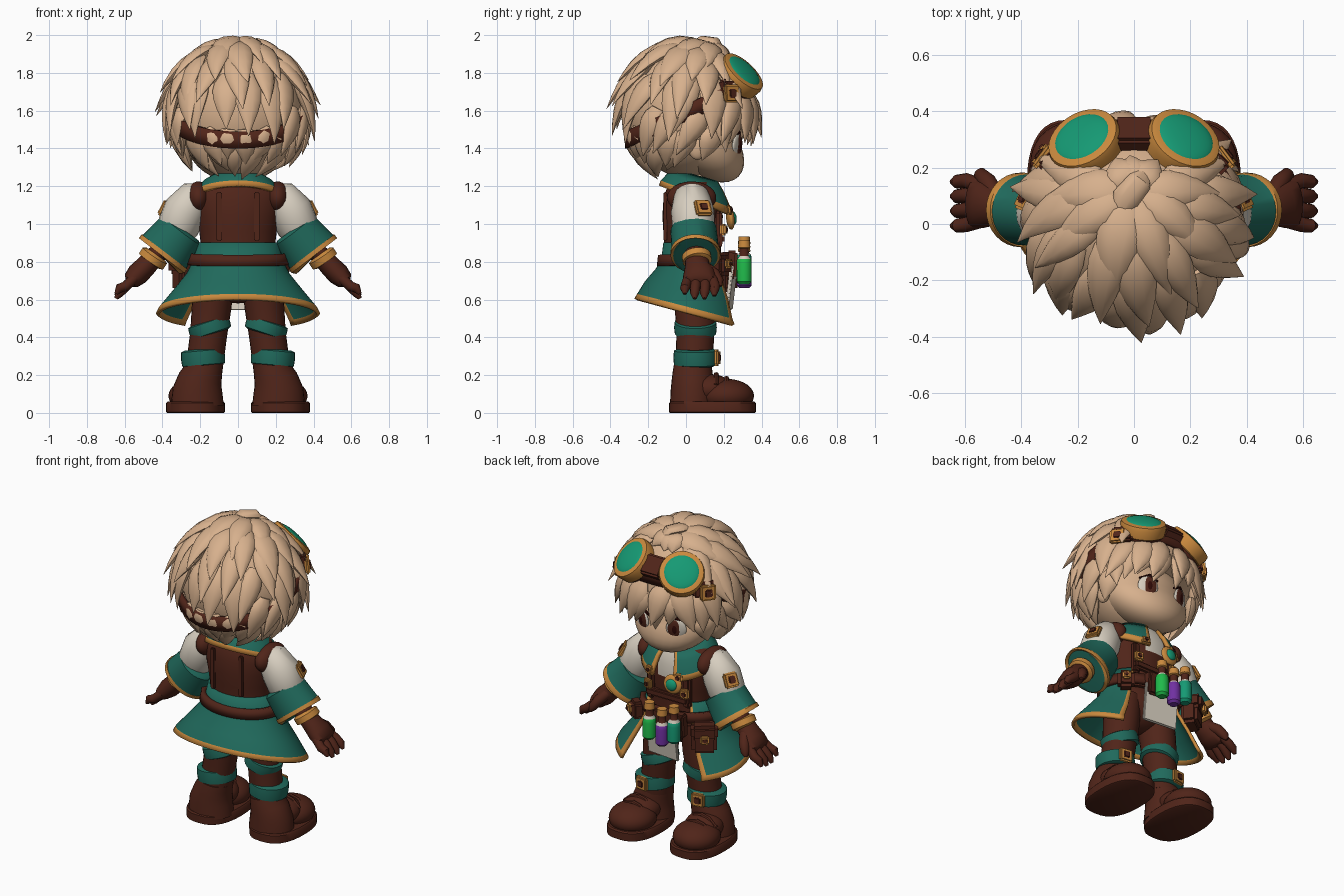
import bpy, bmesh, math, random
from mathutils import Vector, Matrix

random.seed(4)
if "Cube" in bpy.data.objects:
    bpy.data.objects.remove(bpy.data.objects["Cube"])


def material(name, hexcode):
    lin = [(int(hexcode[i:i + 2], 16) / 255) ** 2.2 for i in (0, 2, 4)] + [1]
    m = bpy.data.materials.new(name)
    m.use_nodes = True
    m.diffuse_color = lin
    bsdf = next(n for n in m.node_tree.nodes if n.type == 'BSDF_PRINCIPLED')
    bsdf.inputs["Base Color"].default_value = lin
    bsdf.inputs["Roughness"].default_value = 0.8
    return m


TAN = material("tan hair and skin", "D6AF8C")
BROWN = material("brown leather", "51291F")
TEAL = material("teal cloth", "25695C")
ORANGE = material("orange brass", "C88840")
WHITE = material("white linen", "D6CDBE")
LENS = material("green lens", "1C9873")
POTION = material("bright green potion", "25B84C")
PURPLE = material("purple potion", "7034A0")
EYE = material("dark eye", "34120F")
parts = []


def finish(bm, name, *mats):
    bmesh.ops.recalc_face_normals(bm, faces=bm.faces[:])
    me = bpy.data.meshes.new(name)
    bm.to_mesh(me)
    bm.free()
    for m in mats:
        me.materials.append(m)
    ob = bpy.data.objects.new(name, me)
    bpy.context.scene.collection.objects.link(ob)
    parts.append(ob)
    return ob


def add_sweep(bm, pts, radii, ref=(0, 1, 0), n=20, seg=None):
    """Oval rings along a path; radii are (across, along ref)."""
    pts, ref, rings = [Vector(p) for p in pts], Vector(ref), []
    for i, p in enumerate(pts):
        t = (pts[min(i + 1, len(pts) - 1)] - pts[max(i - 1, 0)]).normalized()
        side = t.cross(ref).normalized()
        up = side.cross(t)
        a, b = radii[i] if isinstance(radii[i], tuple) else (radii[i], radii[i])
        turns = [math.tau * k / n for k in range(n)]
        rings.append([bm.verts.new(p + side * a * math.cos(u) + up * b * math.sin(u)) for u in turns])
    for i in range(len(rings) - 1):
        for k in range(n):
            j = (k + 1) % n
            f = bm.faces.new((rings[i][k], rings[i][j], rings[i + 1][j], rings[i + 1][k]))
            f.material_index = seg[i] if seg else 0
    bm.faces.new(rings[0]).material_index = seg[0] if seg else 0
    bm.faces.new(rings[-1]).material_index = seg[-1] if seg else 0


def sweep(name, pts, radii, *mats, **kw):
    bm = bmesh.new()
    add_sweep(bm, pts, radii, **kw)
    return finish(bm, name, *mats)


def placed(loc, size, normal):
    rot = Vector(normal).to_track_quat('Z', 'Y').to_matrix().to_4x4()
    return Matrix.Translation(loc) @ rot @ Matrix.Diagonal((*size, 1))


def ellipsoid(name, loc, size, mat, normal=(0, 0, 1)):
    bm = bmesh.new()
    bmesh.ops.create_uvsphere(bm, u_segments=28, v_segments=18, radius=1, matrix=placed(loc, size, normal))
    return finish(bm, name, mat)


def box(name, loc, size, mat, normal=(0, 1, 0), bevel=0.012):
    bm = bmesh.new()
    bmesh.ops.create_cube(bm, size=1, matrix=placed(loc, size, normal))
    bmesh.ops.bevel(bm, geom=bm.edges[:], offset=min(bevel, min(size) * 0.3), segments=2, affect='EDGES')
    return finish(bm, name, mat)


def buckle(name, loc, normal, s=0.08):
    n = Vector(normal).normalized()
    box(name, loc, (s, s, 0.03), ORANGE, n)
    box(name + "_inset", Vector(loc) + n * 0.012, (s * 0.5, s * 0.5, 0.02), BROWN, n)


def band(name, rows, gap, thick, *mats, n=56):
    """Ring of cloth, open by gap degrees each side of +y; rows are (rx, ry, cy, z back, z front)."""
    bm, grid, g = bmesh.new(), [], math.radians(gap)
    cols = n + 1 if gap else n
    for rx, ry, cy, zb, zf in rows:
        us = [g + (math.tau - 2 * g) * k / n for k in range(cols)]
        grid.append([bm.verts.new((rx * math.sin(u), cy + ry * math.cos(u),
                                   zb + (zf - zb) * (1 + math.cos(u)) / 2)) for u in us])
    for r in range(len(rows) - 1):
        for k in range(n):
            j = (k + 1) % cols
            f = bm.faces.new((grid[r][k], grid[r][j], grid[r + 1][j], grid[r + 1][k]))
            edge = r == len(rows) - 2 or (gap and k in (0, n - 1))
            f.material_index = int(edge and len(mats) > 1)
    ob = finish(bm, name, *mats)
    mod = ob.modifiers.new("thickness", 'SOLIDIFY')
    mod.thickness, mod.offset = thick, 0


# Head and face
face = ellipsoid("face", (0, 0.06, 1.46), (0.28, 0.21, 0.24), TAN)
for v in face.data.vertices:
    v.co.y += 0.55 * max(0, 1.46 - v.co.z)
sweep("neck", [(0, 0.04, 1.15), (0, 0.05, 1.3)], [0.09, 0.09], TAN)
for s, side in ((1, "left"), (-1, "right")):
    d = Vector((0.36 * s, 0.93, -0.1)).normalized()
    c = Vector((0.12 * s, 0.27, 1.415))
    ellipsoid(side + "_eye_white", c, (0.062, 0.064, 0.016), WHITE, d)
    ellipsoid(side + "_eye_iris", c + d * 0.007 - Vector((0.008 * s, 0, 0)), (0.046, 0.06, 0.014), BROWN, d)
    ellipsoid(side + "_eye_pupil", c + d * 0.014 - Vector((0.008 * s, 0, 0)), (0.02, 0.034, 0.009), EYE, d)
    sweep(side + "_upper_lash", [(0.06 * s, 0.288, 1.46), (0.115 * s, 0.278, 1.486), (0.17 * s, 0.25, 1.462)],
          [0.006, 0.011, 0.005], EYE, n=8)
    ellipsoid(side + "_ear", (0.28 * s, 0.06, 1.41), (0.03, 0.05, 0.07), TAN)

# Hair: a scalp with overlapping pointed locks in rows, the crown tipped forward
CENTRE, SCALP, TIP = Vector((0, 0.015, 1.6)), Vector((0.345, 0.33, 0.355)), 18
tilt = Matrix.Rotation(math.radians(-TIP), 3, 'X')
scalp = ellipsoid("scalp_hair", CENTRE, SCALP, TAN)
for v in scalp.data.vertices:       # lift the hairline off the face
    if v.co.y > 0.1 and v.co.z < 1.55:
        v.co.y = 0.1
PROFILE = (0.5, 0.88, 1, 0.9, 0.68, 0.36, 0.02)


def add_lock(bm, phi, a, b, width, flare):
    pts, swirl = [], random.uniform(-0.22, 0.22)
    for i in range(7):
        t = i / 6
        th, u = a + (b - a) * t, phi + swirl * t
        th = math.radians(th - TIP * math.cos(u) * min(1, th / 60))
        d = tilt @ Vector((math.sin(th) * math.sin(u), math.sin(th) * math.cos(u), math.cos(th)))
        pts.append(CENTRE + d * SCALP * (1 + 0.03 * math.sin(math.pi * t) + flare * t ** 2.2))
    add_sweep(bm, pts, [(width * w, 0.034 * w) for w in PROFILE], ref=pts[3] - CENTRE, n=10)


# start, end, count, half width, flare, lowest and highest angle from the face direction
ROWS = ((4, 50, 9, 0.075, 0.13, 0, 4), (22, 72, 13, 0.068, 0.25, 1, 4), (40, 90, 16, 0.068, 0.29, 1, 4),
        (58, 109, 18, 0.07, 0.28, 0, 4), (88, 121, 18, 0.06, 0.24, 1, 2.25),
        (106, 136, 16, 0.065, 0.16, 0.85, 4), (116, 150, 12, 0.06, 0.14, 1.1, 4))
bm = bmesh.new()
for r, (a, b, count, w, flare, low, high) in enumerate(ROWS):
    for k in range(count):
        phi = math.tau * (k + 0.5 * (r % 2)) / count + random.uniform(-0.1, 0.1)
        front = abs((phi + math.pi) % math.tau - math.pi)
        if low <= front <= high:
            fringe = front < 1.0
            start = 74 if fringe and r == 3 else a
            end = 34 if fringe and r == 0 else b + random.uniform(-6, 6)
            tipout = 0.04 if fringe and r == 0 else flare * random.uniform(0.7, 1.12)
            add_lock(bm, phi, start, end, w * random.uniform(0.9, 1.15), tipout)
for k in range(6):                  # second, longer fringe layer
    add_lock(bm, -0.75 + 0.3 * k, 82, 113 + random.uniform(-5, 5), 0.06, 0.13)
add_sweep(bm, [(-0.05, 0.04, 1.95), (-0.03, 0.09, 1.975), (0.02, 0.15, 1.965), (0.06, 0.21, 1.9)],
          [(0.03, 0.02), (0.05, 0.022), (0.045, 0.025), (0.003, 0.003)], ref=(0, 0, 1), n=10)
finish(bm, "hair_locks", TAN)

# Goggles on the forehead
band("goggle_strap", [(0.37, 0.33, 0.015, 1.49, 1.79), (0.365, 0.325, 0.015, 1.40, 1.70)], 0, 0.025, BROWN)
for s, side in ((1, "left"), (-1, "right")):
    c, n = Vector((0.167 * s, 0.28, 1.78)), Vector((0.38 * s, 0.62, 0.67)).normalized()
    sweep(side + "_goggle_rim", [c + n * h for h in (-0.1, -0.035, -0.03, 0.02, 0.042, 0.048)],
          [0.11, 0.122, 0.13, 0.136, 0.13, 0.112], BROWN, ORANGE, ref=(0, 0, 1), n=32, seg=[0, 1, 1, 1, 1])
    ellipsoid(side + "_goggle_lens", c + n * 0.04, (0.108, 0.108, 0.025), LENS, n)
    buckle(side + "_strap_buckle", (0.325 * s, 0.24, 1.69), (0.8 * s, 0.6, 0.1), 0.095)
    box(side + "_goggle_side_guard", (0.285 * s, 0.235, 1.71), (0.12, 0.11, 0.06), BROWN, (0.7 * s, 0.7, 0.2))
box("goggle_bridge", (0, 0.31, 1.79), (0.14, 0.13, 0.09), BROWN, (0, 0.7, 0.7))

# Torso, vest and collar
torso = sweep("vest", [(0, 0.035, z) for z in (0.8, 0.88, 0.96, 1.04, 1.12, 1.18, 1.22, 1.25)],
              [(0.2, 0.15), (0.195, 0.15), (0.205, 0.155), (0.22, 0.16), (0.235, 0.155), (0.235, 0.14),
               (0.19, 0.12), (0.1, 0.09)], BROWN, WHITE, n=40)
for f in torso.data.polygons:
    if f.center.y > 0.1 and abs(f.center.x) < 0.08 and f.center.z > 1.0:
        f.material_index = 1
band("collar", [(0.12, 0.11, 0.055, 1.28, 1.22), (0.18, 0.145, 0.055, 1.26, 1.16),
                (0.225, 0.18, 0.055, 1.225, 1.08), (0.235, 0.188, 0.055, 1.2, 1.045)], 18, 0.022, TEAL, ORANGE)
for s, side in ((1, "left"), (-1, "right")):
    ellipsoid(side + "_vest_shoulder", (0.21 * s, 0.03, 1.14), (0.065, 0.13, 0.085), BROWN)
    box(side + "_back_seam", (0.1 * s, -0.11, 1.04), (0.03, 0.26, 0.02), BROWN)
    box(side + "_chest_strap", (0.13 * s, 0.17, 0.97), (0.05, 0.2, 0.04), BROWN)
    buckle(side + "_chest_buckle", (0.13 * s, 0.2, 0.97), (0.2 * s, 1, 0), 0.06)
    buckle(side + "_lapel_clasp", (0.1 * s, 0.225, 1.075), (0.3 * s, 1, 0.2), 0.055)
box("chest_belt", (0, 0.185, 0.92), (0.3, 0.05, 0.04), BROWN)
ellipsoid("medallion_rim", (-0.07, 0.235, 1.03), (0.06, 0.06, 0.022), ORANGE, (-0.1, 1, 0.1))
ellipsoid("medallion_gem", (-0.071, 0.25, 1.031), (0.036, 0.036, 0.018), LENS, (-0.1, 1, 0.1))

# Coat skirt, belt and hips
band("coat_skirt", [(0.205, 0.155, 0.045, 0.9, 0.9), (0.225, 0.165, 0.045, 0.82, 0.8),
                    (0.265, 0.19, 0.04, 0.76, 0.7), (0.34, 0.245, 0.035, 0.69, 0.58),
                    (0.41, 0.28, 0.03, 0.625, 0.475), (0.425, 0.295, 0.03, 0.6, 0.445)], 42, 0.02, TEAL, ORANGE)
band("belt", [(0.245, 0.178, 0.045, 0.835, 0.85), (0.258, 0.185, 0.045, 0.775, 0.79)], 0, 0.03, BROWN)
ellipsoid("hips", (0, 0.04, 0.73), (0.2, 0.14, 0.15), BROWN)

# Belt gear on the face side
box("linen_flap", (0.0, 0.24, 0.665), (0.23, 0.24, 0.02), WHITE, (0.1, 1, -0.12))
box("bottle_pouch", (-0.03, 0.24, 0.785), (0.27, 0.15, 0.06), BROWN, (0, 1, -0.05))
for x, z, mat, label in ((0.045, 0.68, POTION, "green"), (-0.045, 0.66, PURPLE, "purple"), (-0.13, 0.7, LENS, "teal")):
    sweep(label + "_bottle", [(x, 0.308, z + h) for h in (0, 0.015, 0.11, 0.135, 0.15, 0.19, 0.195, 0.235)],
          [0.026, 0.04, 0.04, 0.037, 0.024, 0.024, 0.033, 0.029], mat, WHITE, BROWN, ORANGE, n=16,
          seg=[0, 0, 0, 1, 2, 3, 3])
box("satchel", (-0.27, 0.2, 0.73), (0.15, 0.18, 0.1), BROWN, (-0.6, 0.8, 0), 0.02)
box("satchel_flap", (-0.285, 0.22, 0.78), (0.16, 0.09, 0.1), BROWN, (-0.6, 0.8, 0), 0.02)
buckle("satchel_buckle", (-0.318, 0.262, 0.745), (-0.6, 0.8, 0), 0.055)
box("small_pouch", (0.22, 0.19, 0.78), (0.1, 0.11, 0.08), BROWN, (0.6, 0.8, 0), 0.02)
buckle("small_pouch_buckle", (0.245, 0.225, 0.79), (0.6, 0.8, 0), 0.05)

# Arms and legs
for s, side in ((1, "left"), (-1, "right")):
    def P(*pts):
        return [(x * s, y, z) for x, y, z in pts]

    sweep(side + "_sleeve", P((0.17, 0.03, 1.17), (0.22, 0.03, 1.145), (0.28, 0.035, 1.07), (0.315, 0.04, 0.99),
          (0.35, 0.045, 0.92)), [0.05, 0.095, 0.115, 0.112, 0.085], WHITE)
    sweep(side + "_cuff", P((0.295, 0.04, 0.975), (0.3, 0.04, 0.968), (0.388, 0.05, 0.854), (0.389, 0.05, 0.853),
          (0.404, 0.05, 0.833), (0.405, 0.05, 0.832), (0.406, 0.05, 0.831)),
          [(0.105, 0.1), (0.126, 0.122), (0.146, 0.126), (0.152, 0.132), (0.152, 0.132), (0.136, 0.118), (0.12, 0.1)],
          TEAL, ORANGE, n=32, seg=[0, 0, 1, 1, 1, 0])
    buckle(side + "_sleeve_badge", (0.383 * s, 0.09, 1.085), (0.8 * s, 0.35, 0.5), 0.09)
    sweep(side + "_wrist_ring", P((0.435, 0.055, 0.84), (0.44, 0.055, 0.833), (0.46, 0.06, 0.803),
          (0.465, 0.06, 0.796)), [0.06, 0.077, 0.077, 0.06], ORANGE)
    sweep(side + "_glove_palm", P((0.42, 0.055, 0.85), (0.49, 0.06, 0.775), (0.53, 0.07, 0.735), (0.565, 0.072, 0.7),
          (0.58, 0.072, 0.685)), [(0.05, 0.06), (0.057, 0.066), (0.06, 0.085), (0.048, 0.088), (0.02, 0.065)], BROWN)
    bm = bmesh.new()
    for k, drop in enumerate((0.025, 0, 0, 0.015)):
        y = 0.052 * k
        add_sweep(bm, P((0.545, 0.012 + y * 0.8, 0.715), (0.595, y - 0.002, 0.67), (0.628, y - 0.006, 0.635 + drop),
                  (0.645, y - 0.006, 0.605 + drop)), [0.027, 0.027, 0.025, 0.01], n=12)
    add_sweep(bm, P((0.49, 0.1, 0.77), (0.52, 0.15, 0.735), (0.545, 0.175, 0.695), (0.555, 0.182, 0.67)),
              [0.032, 0.032, 0.026, 0.01], ref=(1, 0, 0), n=12)
    finish(bm, side + "_glove_fingers", BROWN)

    # Trouser leg with two cloth bands
    sweep(side + "_trouser_leg", P((0.12, 0.04, 0.74), (0.14, 0.05, 0.56), (0.155, 0.05, 0.42), (0.18, 0.04, 0.23)),
          [(0.105, 0.12), (0.105, 0.11), (0.098, 0.1), (0.098, 0.098)], BROWN, n=24)
    for label, x, z, h, r, lean in (("knee_band", 0.15, 0.452, 0.036, 0.11, 0.012),
                                    ("shin_band", 0.185, 0.292, 0.046, 0.114, 0.004)):
        sweep(side + "_" + label, [((x + lean * k) * s, 0.05, z + h * k) for k in (-1, -0.8, 0, 0.8, 1)],
              [r - 0.02, r, r + 0.003, r, r - 0.02], TEAL, n=28)
    buckle(side + "_shin_buckle", (0.2 * s, 0.162, 0.292), (0.15 * s, 1, 0), 0.085)

    # Boot
    sweep(side + "_boot_shaft", P((0.215, 0.035, 0.04), (0.214, 0.035, 0.12), (0.2, 0.035, 0.18), (0.185, 0.035, 0.22),
          (0.18, 0.035, 0.25)), [(0.14, 0.12), (0.132, 0.116), (0.116, 0.11), (0.104, 0.105), (0.1, 0.1)], BROWN, n=28)
    ellipsoid(side + "_boot_toe", (0.228 * s, 0.215, 0.09), (0.14, 0.145, 0.09), BROWN)
    ellipsoid(side + "_boot_instep", (0.222 * s, 0.13, 0.125), (0.115, 0.12, 0.08), BROWN)
    for f, (y, z) in enumerate(((0.16, 0.19), (0.215, 0.17))):
        sweep(f"{side}_boot_lace_{f + 1}", P((0.13, y, z - 0.045), (0.18, y, z), (0.225, y, z + 0.012),
              (0.275, y, z), (0.325, y, z - 0.045)), [0.014] * 5, BROWN, n=8)
    sole = sweep(side + "_boot_sole", [(0.225 * s, 0.14, z) for z in (0, 0.004, 0.052, 0.06)],
                 [(0.148, 0.222), (0.155, 0.23), (0.155, 0.23), (0.146, 0.22)], BROWN, n=36)
    for v in sole.data.vertices:    # square the heel and toe a little
        dx, dy = (v.co.x - 0.225 * s) / 0.155, (v.co.y - 0.14) / 0.23
        v.co.x = 0.225 * s + 0.155 * math.copysign(abs(dx) ** 0.75, dx)
        v.co.y = 0.14 + 0.23 * math.copysign(abs(dy) ** 0.85, dy)

# Smooth shading with kept edges
bpy.ops.object.select_all(action='DESELECT')
for ob in parts:
    ob.select_set(True)
bpy.context.view_layer.objects.active = parts[0]
bpy.ops.object.shade_smooth_by_angle(angle=math.radians(42))
